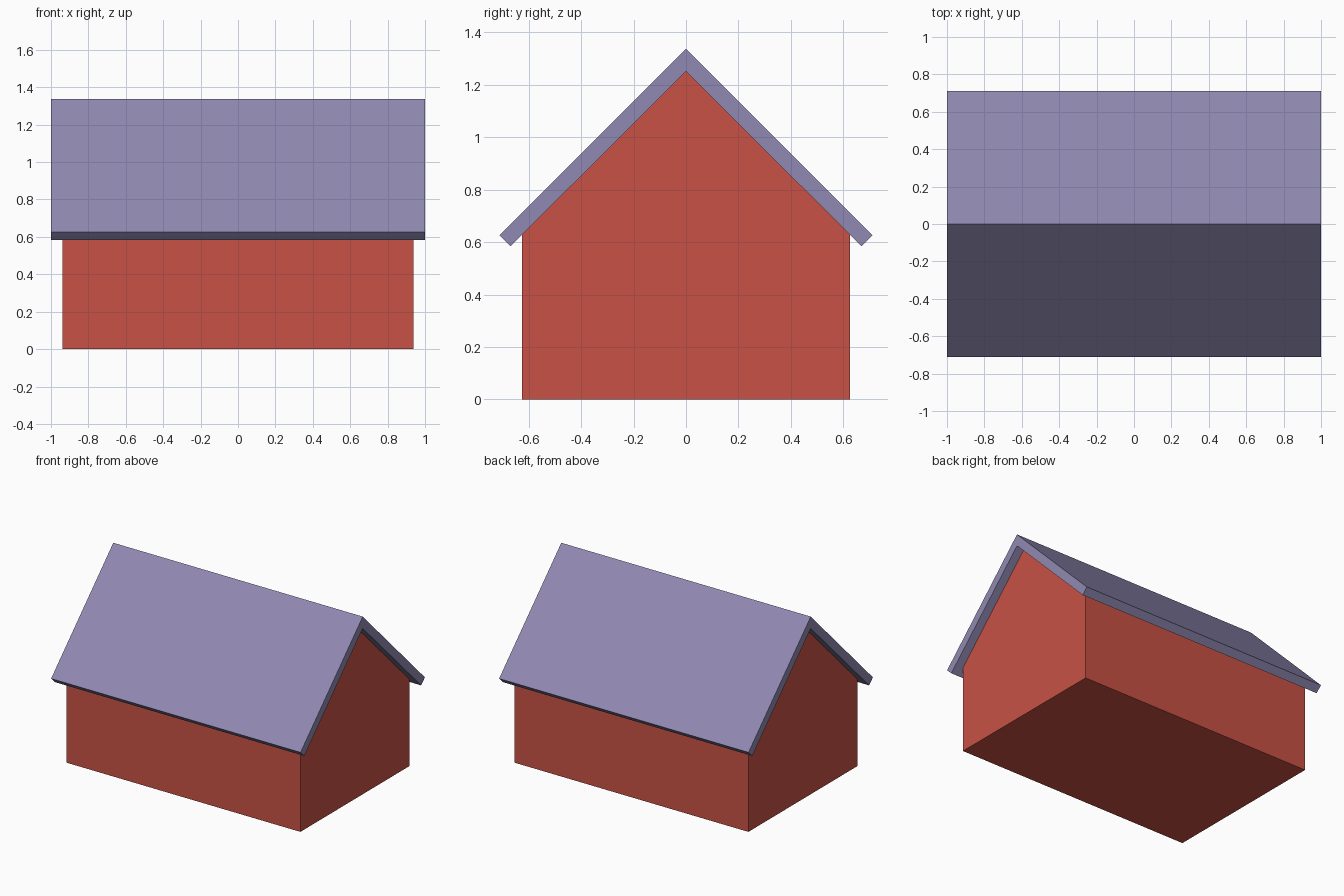
import bpy
import bmesh

cube = bpy.data.objects.get("Cube")
if cube:
    bpy.data.objects.remove(cube, do_unlink=True)


def make_material(name, colour):
    mat = bpy.data.materials.new(name)
    mat.use_nodes = True
    mat.diffuse_color = colour
    mat.node_tree.nodes["Principled BSDF"].inputs["Base Color"].default_value = colour
    return mat


def extrude_profile(name, half, half_length, mat):
    """Mirror a half profile (y, z) across y = 0 and extrude it along x."""
    profile = half + [(-y, z) for y, z in reversed(half) if y > 0]
    bm = bmesh.new()
    face = bm.faces.new([bm.verts.new((-half_length, y, z)) for y, z in profile])
    result = bmesh.ops.extrude_face_region(bm, geom=[face])
    moved = [v for v in result["geom"] if isinstance(v, bmesh.types.BMVert)]
    bmesh.ops.translate(bm, verts=moved, vec=(2 * half_length, 0, 0))
    bmesh.ops.recalc_face_normals(bm, faces=bm.faces)
    mesh = bpy.data.meshes.new(name)
    bm.to_mesh(mesh)
    bm.free()
    mesh.materials.append(mat)
    obj = bpy.data.objects.new(name, mesh)
    bpy.context.collection.objects.link(obj)
    return obj


red = make_material("brick_red", (0.58, 0.083, 0.06, 1))
lavender = make_material("lavender_grey", (0.28, 0.25, 0.445, 1))

# Gabled house body
extrude_profile("house_walls", [(0.625, 0), (0.625, 0.628), (0, 1.252)], 0.938, red)

# Roof: one folded slab, walked along the underside and back over the top
ridge_low, ridge_top = 1.252, 1.338
eave_low, eave_top = (0.669, 0.584), (0.712, 0.626)
right_side = [(0, ridge_low), eave_low, eave_top, (0, ridge_top)]


def roof_slab(name):
    # The left half mirrors the right, sharing both ridge points
    bm = bmesh.new()
    left_side = [(-y, z) for y, z in reversed(right_side[1:3])]
    outline = right_side + left_side
    ends = [[bm.verts.new((x, y, z)) for y, z in outline] for x in (-1, 1)]
    for ring in ends:
        bm.faces.new(ring[:4])
        bm.faces.new([ring[0], ring[3], ring[4], ring[5]])
    count = len(outline)
    for i in range(count):
        j = (i + 1) % count
        bm.faces.new([ends[0][i], ends[0][j], ends[1][j], ends[1][i]])
    bmesh.ops.recalc_face_normals(bm, faces=bm.faces)
    mesh = bpy.data.meshes.new(name)
    bm.to_mesh(mesh)
    bm.free()
    mesh.materials.append(lavender)
    obj = bpy.data.objects.new(name, mesh)
    bpy.context.collection.objects.link(obj)


roof_slab("gable_roof")
